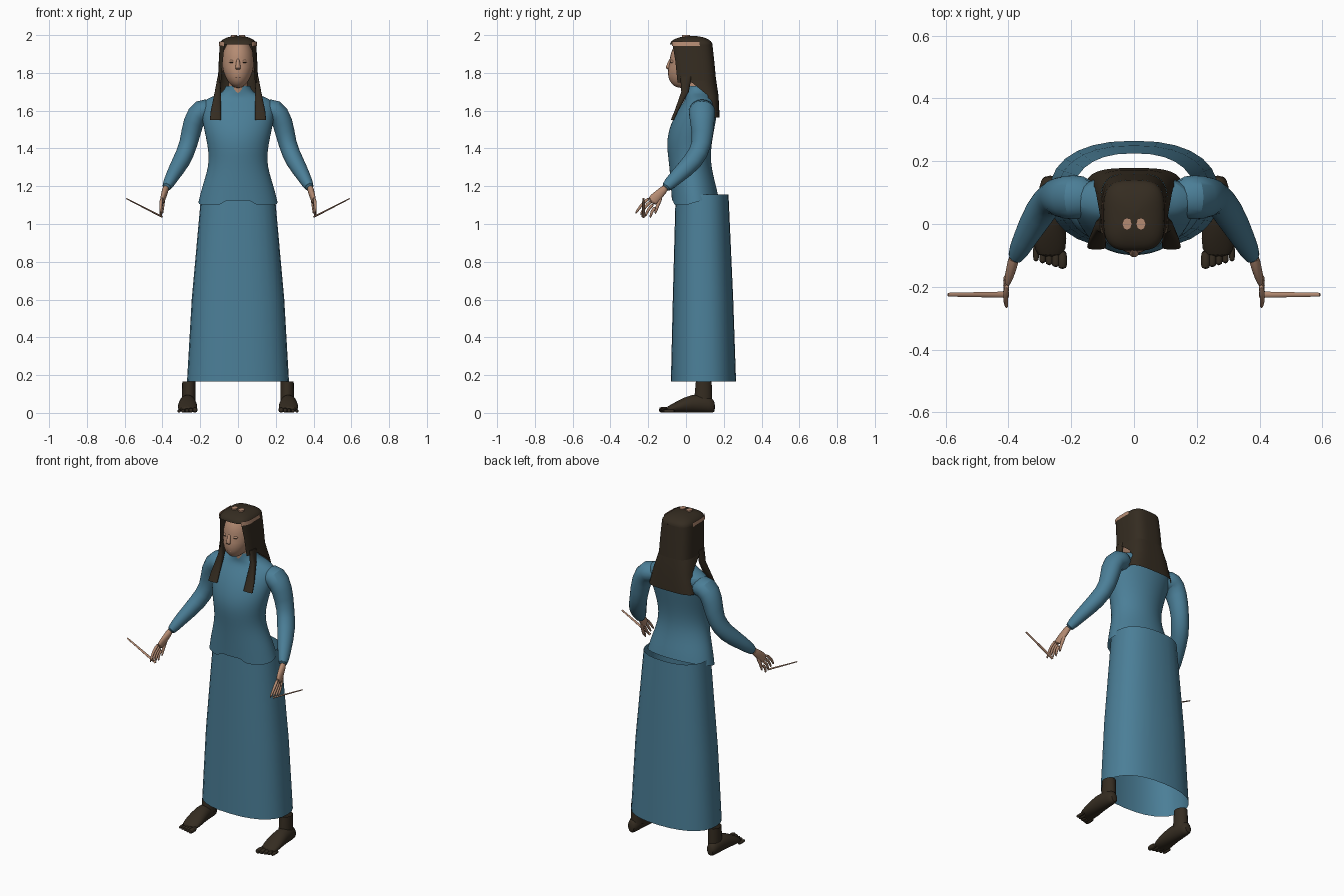
import bpy
import bmesh
from math import sin, cos, pi, copysign
from mathutils import Vector

default_cube = bpy.data.objects.get("Cube")
if default_cube:
    bpy.data.objects.remove(default_cube)


def material(name, *color):
    mat = bpy.data.materials.new(name)
    mat.use_nodes = True
    mat.diffuse_color = (*color, 1)
    shader = mat.node_tree.nodes["Principled BSDF"]
    shader.inputs["Base Color"].default_value = mat.diffuse_color
    return mat


BLUE = material("blue cloth", .07, .21, .31)
SKIN = material("skin", .46, .26, .17)
DARK = material("dark brown", .035, .025, .015)
ACROSS, BACKWARD, UP = Vector((1, 0, 0)), Vector((0, 1, 0)), Vector((0, 0, 1))
SIDES = {"left": 1, "right": -1}


def rounded(value, power):
    return copysign(abs(value) ** power, value)


def finish(name, bm, mat, levels=0):
    bmesh.ops.recalc_face_normals(bm, faces=bm.faces)
    mesh = bpy.data.meshes.new(name)
    bm.to_mesh(mesh)
    bm.free()
    mesh.materials.append(mat)
    part = bpy.data.objects.new(name, mesh)
    bpy.context.collection.objects.link(part)
    if levels:
        modifier = part.modifiers.new("smooth", "SUBSURF")
        modifier.levels = modifier.render_levels = levels
    bpy.ops.object.select_all(action="DESELECT")
    bpy.context.view_layer.objects.active = part
    part.select_set(True)
    bpy.ops.object.shade_smooth_by_angle(angle=.9)
    return part


def bridge(bm, rows, closed):
    for lower, upper in zip(rows, rows[1:]):
        for i in range(0 if closed else 1, len(lower)):
            bm.faces.new((lower[i - 1], lower[i], upper[i], upper[i - 1]))


def tube(name, rings, mat, sides=16, axis=None, ref=ACROSS, power=1, caps=True, side=1, levels=1):
    """Skin oval rings (x, y, z, radius along ref, other radius) along a path."""
    bm = bmesh.new()
    centers = [Vector(ring[:3]) for ring in rings]
    rows = []
    for k, ring in enumerate(rings):
        before, after = centers[max(k - 1, 0)], centers[min(k + 1, len(rings) - 1)]
        along = axis or (after - before).normalized()
        u = (ref - along * ref.dot(along)).normalized() * ring[3]
        v = along.cross(u).normalized() * ring[4]
        row = []
        for i in range(sides):
            angle = 2 * pi * i / sides
            point = centers[k] + u * rounded(cos(angle), power) + v * rounded(sin(angle), power)
            row.append(bm.verts.new((point.x * side, point.y, point.z)))
        rows.append(row)
    bridge(bm, rows, closed=True)
    if caps:
        bm.faces.new(rows[0])
        bm.faces.new(rows[-1])
    return finish(name, bm, mat, levels)


def stack(name, rows, mat, **options):
    """Level rings given as (z, half width, front y, back y)."""
    rings = [(0, (front + back) / 2, z, width, (back - front) / 2) for z, width, front, back in rows]
    return tube(name, rings, mat, axis=UP, caps=False, **options)


def drape(name, rows, mat, start=None, steps=40):
    """Open sheet of level arcs (z, half width, front y, back y, end angle), angle zero at the back."""
    bm = bmesh.new()
    grid = []
    for z, width, front, back, end in rows:
        begin = -end if start is None else start
        arc = []
        for i in range(steps + 1):
            angle = begin + (end - begin) * i / steps
            y = (front + back) / 2 + (back - front) / 2 * rounded(cos(angle), .6)
            arc.append(bm.verts.new((width * rounded(sin(angle), .6), y, z)))
        grid.append(arc)
    bridge(bm, grid, closed=False)
    return finish(name, bm, mat)


def ball(name, center, radii, mat, side=1):
    bm = bmesh.new()
    bmesh.ops.create_uvsphere(bm, u_segments=24, v_segments=16, radius=1)
    for vert in bm.verts:
        x, y, z = (c + r * co for c, r, co in zip(center, radii, vert.co))
        vert.co = (x * side, y, z)
    return finish(name, bm, mat)


# Long skirt, open above and below
stack("skirt", [(.165, .27, -.08, .265), (.6, .245, -.07, .25), (1.155, .195, -.055, .225)],
      BLUE, sides=28, power=.85, levels=0)

# Blouse, its hem notched at the front and rising behind
blouse = stack("blouse", [(1.1, .21, -.075, .17), (1.2, .19, -.08, .16), (1.33, .145, -.09, .125),
                          (1.46, .17, -.11, .14), (1.6, .2, -.05, .17), (1.66, .19, 0, .165),
                          (1.69, .08, 0, .13), (1.73, .065, 0, .115)], BLUE, sides=40, levels=2)
for vert in blouse.data.vertices[:40]:
    if vert.co.y > 0:
        vert.co.z += vert.co.y * .3
    elif abs(vert.co.x) < .09:
        vert.co.z += .025

for label, side in SIDES.items():
    # Sleeve, bent at the elbow
    arm = [(.12, .085, 1.6, .065), (.2, .085, 1.61, .075), (.24, .085, 1.54, .065),
           (.26, .09, 1.42, .052), (.3, .04, 1.33, .056), (.35, -.05, 1.25, .04), (.385, -.12, 1.18, .03)]
    tube(label + "_sleeve", [(*ring, ring[3] * .9) for ring in arm], BLUE, ref=BACKWARD, side=side)

    # Hand with spread fingers, the thumb and one long thin finger
    tube(label + "_palm", [(.38, -.1, 1.2, .02, .02), (.39, -.14, 1.16, .016, .024),
                           (.405, -.19, 1.11, .012, .036)], SKIN, side=side)
    for i in range(4):
        root = Vector((.403, -.19, 1.14)).lerp(Vector((.403, -.16, 1.09)), i / 3)
        tip = Vector((.405, -.27, 1.05)).lerp(Vector((.405, -.19, 1.03)), i / 3)
        knuckle = root.lerp(tip, .5) + Vector((.007, -.006, .01))
        tube(f"{label}_finger_{i + 1}", [(*root, .01, .01), (*knuckle, .009, .009), (*tip, .006, .006)],
             SKIN, sides=8, side=side)
    tube(label + "_thumb", [(.39, -.13, 1.15, .012, .014), (.4, -.15, 1.1, .01, .01),
                            (.4, -.165, 1.05, .006, .007)], SKIN, sides=8, side=side)
    tube(label + "_long_finger", [(.4, -.225, 1.037, .01, .005), (.592, -.225, 1.135, .006, .003)],
         SKIN, sides=8, ref=BACKWARD, side=side, levels=0)

    # Foot resting on the ground, with toes and an open ankle
    foot = [(.155, .02, .03), (.13, .036, .045), (.03, .046, .053), (-.05, .056, .03), (-.11, .046, .015)]
    tube(label + "_foot", [(.267, y, height, width, height) for y, width, height in foot],
         DARK, axis=-BACKWARD, side=side)
    tube(label + "_ankle", [(.26, .09, .05, .037, .05), (.26, .094, .165, .036, .043)],
         DARK, axis=UP, caps=False, side=side)
    for i in range(5):
        x, radius = .228 + i * .021, .016 - i * .0015
        toe = [(x, y + i * .006, radius, radius, radius) for y in (-.08, -.12, -.145)]
        tube(f"{label}_toe_{i + 1}", toe, DARK, sides=8, axis=-BACKWARD, side=side)

    # Lock of hair falling over the chest
    tube(label + "_front_lock", [(.1, 0, 1.78, .008, .03), (.107, -.005, 1.7, .016, .02),
                                 (.117, -.05, 1.6, .027, .01), (.119, -.072, 1.55, .03, .009)],
         DARK, axis=UP, power=.7, side=side, levels=0)

    # Bare scalp band and crown patch
    drape(label + "_scalp_band", [(1.966, .099, -.088, .137, side * 2.5), (1.942, .102, -.088, .143, side * 2.5)],
          SKIN, start=side * 1.35, steps=12)
    tube(label + "_crown_patch", [(.022, 0, z, .016, .02) for z in (1.99, 2)],
         SKIN, sides=8, axis=UP, side=side, levels=0)

    # Closed eyes and ears
    ball(label + "_eyelid", (.032, -.072, 1.86), (.016, .01, .009), SKIN, side)
    ball(label + "_lashes", (.032, -.077, 1.855), (.014, .006, .002), DARK, side)
    ball(label + "_ear", (.083, .025, 1.84), (.008, .018, .035), SKIN, side)

# Head, narrowing and reaching forward toward the chin
stack("neck", [(1.68, .054, 0, .11), (1.79, .05, -.01, .1)], SKIN)
head = ball("head", (0, .023, 1.855), (.086, .11, .135), SKIN)
for vert in head.data.vertices:
    drop = max(0, 1.855 - vert.co.z) / .135
    vert.co.x *= 1 - drop * .1
    vert.co.y -= drop * .045

# Nose and lips
tube("nose", [(0, -.08, 1.88, .008, .006), (0, -.092, 1.84, .012, .012), (0, -.096, 1.825, .017, .014),
              (0, -.086, 1.815, .012, .008)], SKIN, sides=10, axis=-UP)
for name, z in (("upper_lip", 1.787), ("lower_lip", 1.776)):
    ball(name, (0, -.082, z), (.024, .01, .006), SKIN)

# Hair: domed cap, curtains beside the face and the long fall over the back
dome = []
for i in range(9):
    reach, rise = sin(pi / 2 * i / 8), cos(pi / 2 * i / 8)
    dome.append((1.95 + rise * .046, reach * .097, .03 - reach * .115, .03 + reach * .11, pi))
drape("hair_cap", dome, DARK)
drape("hair_curtains", [(1.95, .097, -.085, .14, 2.5), (1.86, .102, -.075, .15, 2.4),
                        (1.75, .107, -.07, .16, 2.3)], DARK)
drape("hair_fall", [(1.76, .107, -.06, .16, 1.7), (1.68, .125, 0, .172, 1.4), (1.565, .156, .01, .178, 1.25)], DARK)
